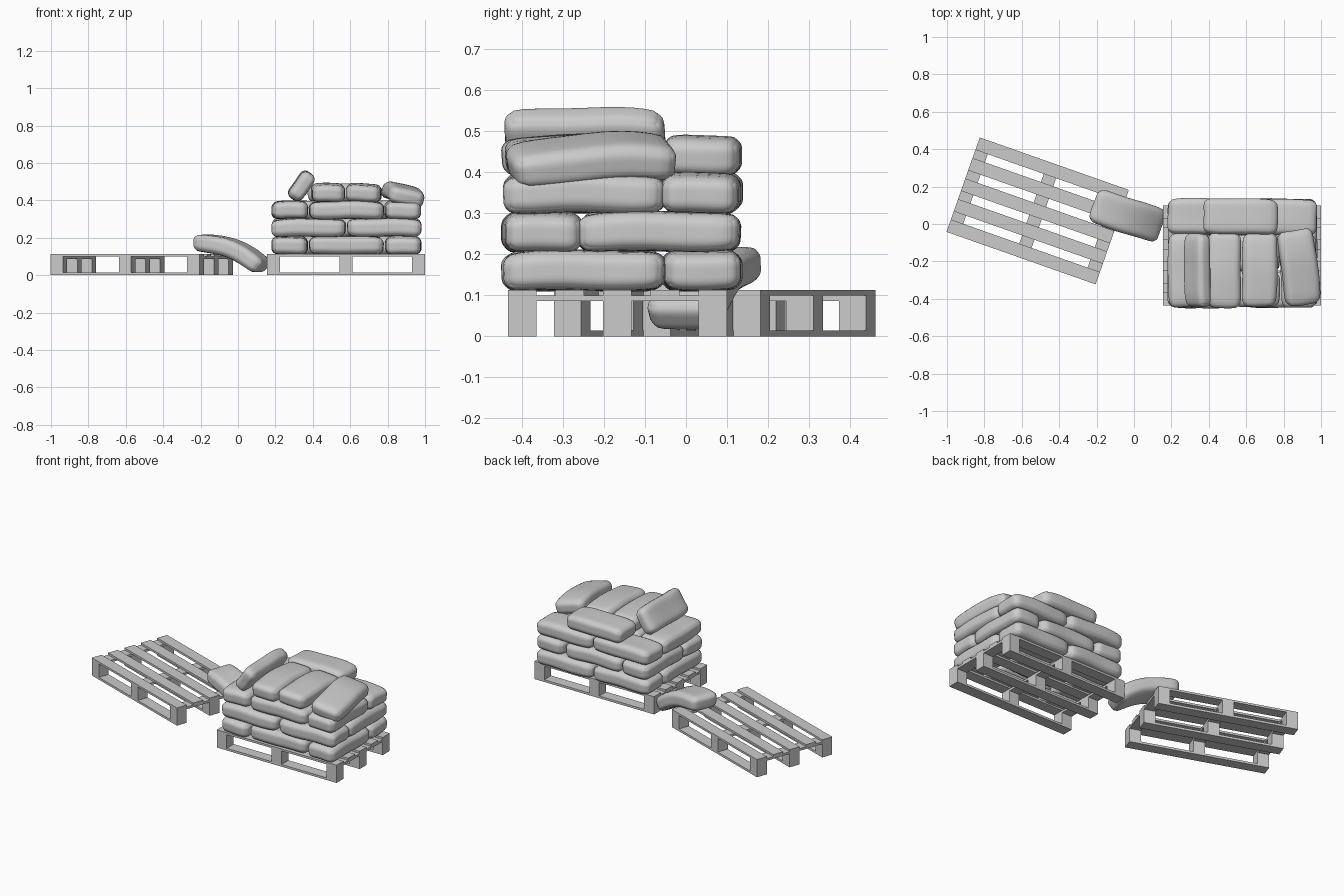
import bpy, bmesh, math, random
from mathutils import Matrix, Vector, Euler

if "Cube" in bpy.data.objects:
    bpy.data.objects.remove(bpy.data.objects["Cube"])

random.seed(4)
R = math.radians
PL, PW = 0.845, 0.535          # pallet length and width


def finish(name, bm, smooth=False):
    me = bpy.data.meshes.new(name)
    bm.to_mesh(me)
    bm.free()
    for p in me.polygons:
        p.use_smooth = smooth
    ob = bpy.data.objects.new(name, me)
    bpy.context.collection.objects.link(ob)
    return ob


def box(bm, c, s):
    bmesh.ops.create_cube(bm, size=1, matrix=Matrix.Translation(c) @ Matrix.Diagonal((*s, 1)))


def pallet(name, x, y, yaw):
    m = Matrix.Translation((x, y, 0)) @ Matrix.Rotation(R(yaw), 4, 'Z')
    xs = [(-1 + i) * (PL - 0.07) / 2 for i in range(3)]
    ys = [(-1 + i) * (PW - 0.07) / 2 for i in range(3)]
    parts = {
        # boards on the ground, blocks, cross boards, deck boards
        "bottom_boards": [((0, b, 0.007), (PL, 0.07, 0.014)) for b in ys],
        "blocks": [((a, b, 0.05), (0.07, 0.07, 0.072)) for a in xs for b in ys],
        "cross_boards": [((a, 0, 0.093), (0.07, PW, 0.014)) for a in xs],
        "deck_boards": [((0, (i - 2) * (PW - 0.07) / 4, 0.1065), (PL, 0.07, 0.013))
                        for i in range(5)],
    }
    for part, boxes in parts.items():
        bm = bmesh.new()
        for c, s in boxes:
            box(bm, c, s)
        finish(name + "_" + part, bm).matrix_world = m


def bag(name, loc, rot=(0, 0, 0), size=(0.395, 0.192, 0.094), bend=0.10, r=0.03):
    """Filled sack: rounded box, slightly puffed, uneven, bent along its length."""
    bm = bmesh.new()
    bmesh.ops.create_cube(bm, size=2)
    bmesh.ops.subdivide_edges(bm, edges=bm.edges[:], cuts=13, use_grid_fill=True)
    h = Vector(size) / 2
    ph = [random.uniform(0, 6.28) for _ in range(4)]
    rad = h.x * 2 / bend
    for v in bm.verts:
        u = Vector([math.sin(c * math.pi / 2) for c in v.co])
        p = Vector([u[i] * h[i] for i in range(3)])
        core = Vector([max(-h[i] + r, min(h[i] - r, p[i])) for i in range(3)])
        d = p - core
        if d.length > 1e-7:
            p = core + d.normalized() * r
        # belly and pinched ends
        p.z *= 1.03 - 0.13 * u.x ** 4 - 0.10 * u.y ** 4
        p.y *= 1.0 - 0.05 * u.x ** 4
        p.x *= 1.0 - 0.03 * u.y ** 4
        # uneven filling
        p.z += 0.002 * math.sin(p.x * 22 + ph[0]) + 0.0015 * math.sin(p.y * 30 + ph[1])
        p.y += 0.002 * math.sin(p.x * 20 + ph[2])
        p.x += 0.002 * math.sin(p.y * 30 + ph[3])
        # droop
        t = p.x / rad
        v.co = ((rad + p.z) * math.sin(t), p.y, (rad + p.z) * math.cos(t) - rad)
    ob = finish(name, bm, True)
    ob.matrix_world = Matrix.LocRotScale(
        Vector(loc), Euler([R(a) for a in rot], 'XYZ'), None)
    return ob


pallet("loaded_pallet", 0.5775, -0.1675, 0)
pallet("empty_pallet", -0.515, 0.07, -19.4)

# three stacked layers, the middle one mirrored front to back
CX, CY = 0.58, -0.157
pattern = [(-0.302, -0.092, 90), (0.302, -0.092, 90), (0, -0.19, 0), (0, 0.005, 0),
           (-0.2, 0.195, 0), (0.2, 0.195, 0)]
for layer in range(3):
    flip = -1 if layer == 1 else 1
    for i, (x, y, yaw) in enumerate(pattern):
        j = random.uniform
        bag(f"layer_{layer + 1}_bag_{i + 1}",
            (CX + x + j(-.003, .003), CY + y * flip + j(-.003, .003), 0.161 + 0.0945 * layer),
            (0, 0, yaw + j(-1, 1)))

# loose top layer
bag("top_back_bag", (0.57, 0.04, 0.443), (0, 0, -1), bend=0.2)
bag("top_middle_bag_left", (0.482, -0.248, 0.443), (0, 0, 90), (0.4, 0.18, 0.094), 0.15)
bag("top_middle_bag_right", (0.672, -0.245, 0.442), (2, 0, 89), (0.39, 0.188, 0.092), 0.15)
bag("top_tilted_bag", (0.885, -0.232, 0.437), (14, -4, 97), (0.4, 0.195, 0.09), 0.3)
bag("top_leaning_bag", (0.337, -0.247, 0.478), (-55, 0, 91), (0.39, 0.168, 0.084), 0.2)

# bag fallen over the edge of the empty pallet
bag("fallen_bag", (-0.03, 0.042, 0.141), (0, 20, -18), (0.405, 0.19, 0.094), 0.72)
